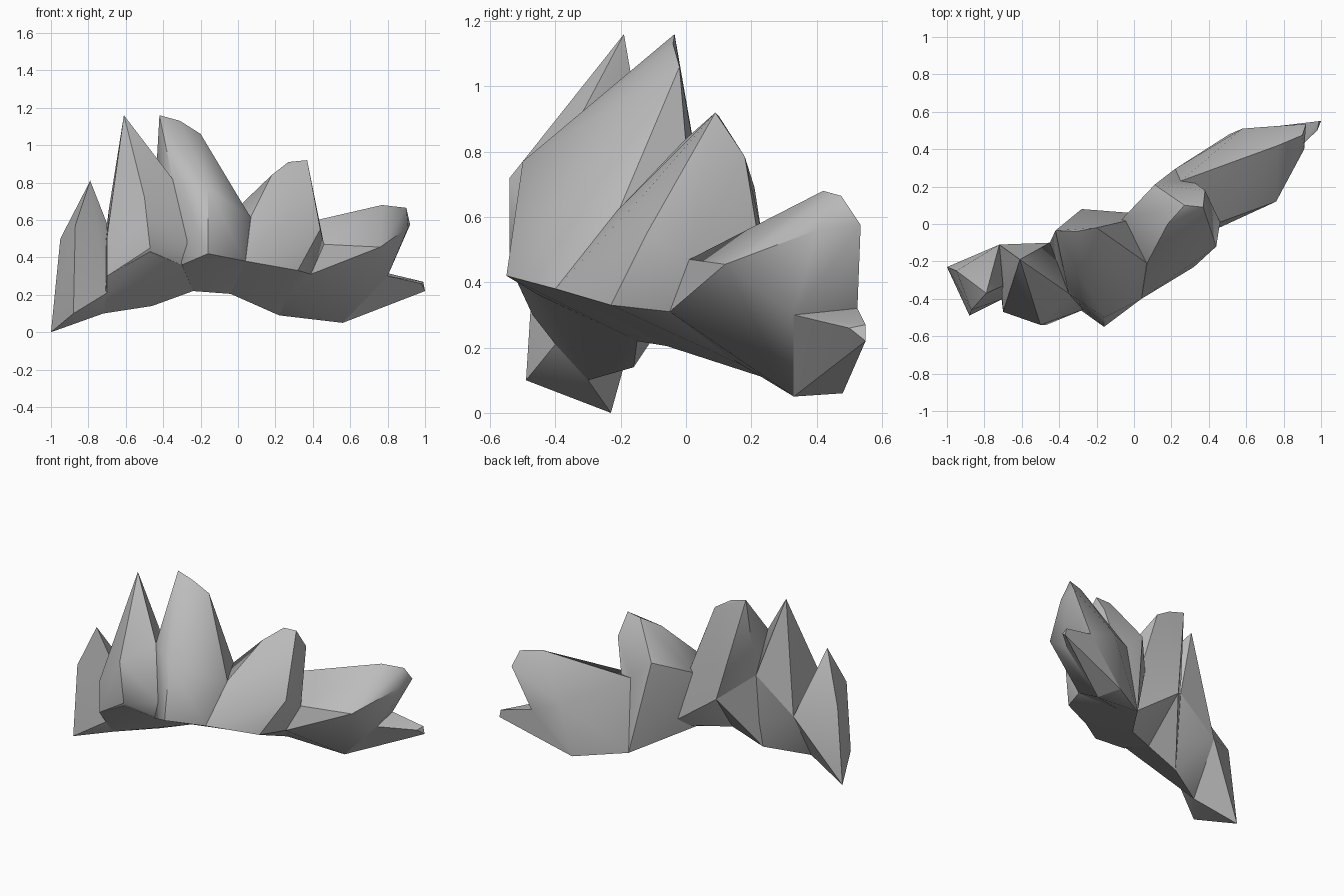
import bpy, bmesh, math

stone = bpy.data.materials.new("grey_stone")
stone.diffuse_color = (0.5, 0.5, 0.5, 1)


def shard(name, corners):
    """Faceted stone shard: the convex skin around its corner points."""
    bm = bmesh.new()
    for c in corners:
        bm.verts.new(c)
    res = bmesh.ops.convex_hull(bm, input=bm.verts)
    loose = {v for v in res["geom_interior"] + res["geom_unused"]
             if isinstance(v, bmesh.types.BMVert)}
    bmesh.ops.delete(bm, geom=list(loose), context='VERTS')
    bmesh.ops.dissolve_limit(bm, angle_limit=math.radians(2),
                             verts=bm.verts, edges=bm.edges)
    bmesh.ops.recalc_face_normals(bm, faces=bm.faces)
    me = bpy.data.meshes.new(name)
    bm.to_mesh(me)
    bm.free()
    me.materials.append(stone)
    ob = bpy.data.objects.new(name, me)
    bpy.context.collection.objects.link(ob)
    bpy.context.view_layer.objects.active = ob
    ob.select_set(True)
    bpy.ops.object.shade_smooth_by_angle(angle=math.radians(38))
    ob.select_set(False)


# small shard at the left end
shard("left_end_shard", [
    (-1, -.23, 0), (-.95, -.25, .50), (-.79, -.37, .81), (-.88, -.49, .10),
    (-.87, -.46, .57), (-.72, -.11, .43), (-.70, -.40, .21), (-.72, -.30, .10),
    (-.70, -.33, .58)])

# tall pointed shard
shard("tall_left_shard", [
    (-.61, -.19, 1.16), (-.50, -.54, .72), (-.47, -.54, .45),
    (-.70, -.47, .51), (-.70, -.47, .30), (-.69, -.22, .66),
    (-.72, -.11, .43), (-.45, -.10, .64), (-.35, -.37, .82),
    (-.25, -.45, .47), (-.30, -.44, .36), (-.70, -.40, .21)])

# low foot that carries the left shards
shard("left_foot", [
    (-.70, -.47, .30), (-.47, -.53, .43), (-.30, -.44, .36),
    (-.70, -.40, .21), (-.72, -.30, .10), (-.46, -.16, .14),
    (-.24, -.15, .22), (-.72, -.11, .43), (-.45, -.10, .64)])

# back web between the two tall shards
shard("left_back_web", [
    (-.46, -.16, .14), (-.24, -.15, .22), (-.45, -.10, .64),
    (-.28, .08, .50), (-.30, -.30, .40)])

# tall middle shard
shard("tall_middle_shard", [
    (-.42, -.035, 1.16), (-.31, -.04, 1.13), (-.20, -.02, 1.06),
    (.07, -.21, .61), (.04, -.40, .38), (-.16, -.55, .42),
    (-.16, -.50, .77), (-.35, -.37, .82), (-.25, -.46, .47),
    (-.30, -.45, .36), (-.45, -.10, .64), (-.28, .08, .50),
    (-.07, .02, .60), (-.24, -.15, .22), (-.04, -.06, .205),
    (.10, .05, .22)])

# broad shard right of the middle, with the ledge on its front corner
shard("broad_right_shard", [
    (.37, .09, .92), (.27, .10, .91), (.38, .18, .785), (.11, .21, .69),
    (.25, .23, .56), (.18, .0, .84), (.30, -.137, .66), (.07, -.21, .62),
    (-.07, .02, .60), (.04, -.40, .38), (.32, -.23, .33), (.44, -.12, .55),
    (.46, .01, .47), (.39, -.05, .31), (-.04, -.06, .205), (.10, .05, .22),
    (.22, .295, .09)])

# wide shard leaning out to the right
shard("leaning_right_shard", [
    (.46, .01, .47), (.76, .12, .455), (.91, .40, .56), (.90, .475, .665),
    (.77, .42, .68), (.92, .535, .575), (.78, .525, .32), (.80, .33, .30),
    (.58, .51, .40), (.25, .23, .56), (.22, .295, .09), (.51, .48, .06),
    (.56, .33, .05), (.39, -.05, .31), (.10, .05, .22)])

# flat tongue at the right end
shard("right_tongue", [
    (.99, .55, .27), (1, .55, .22), (.98, .50, .26), (.80, .33, .30),
    (.78, .525, .32), (.77, .44, .16), (.56, .33, .05), (.51, .48, .06)])
